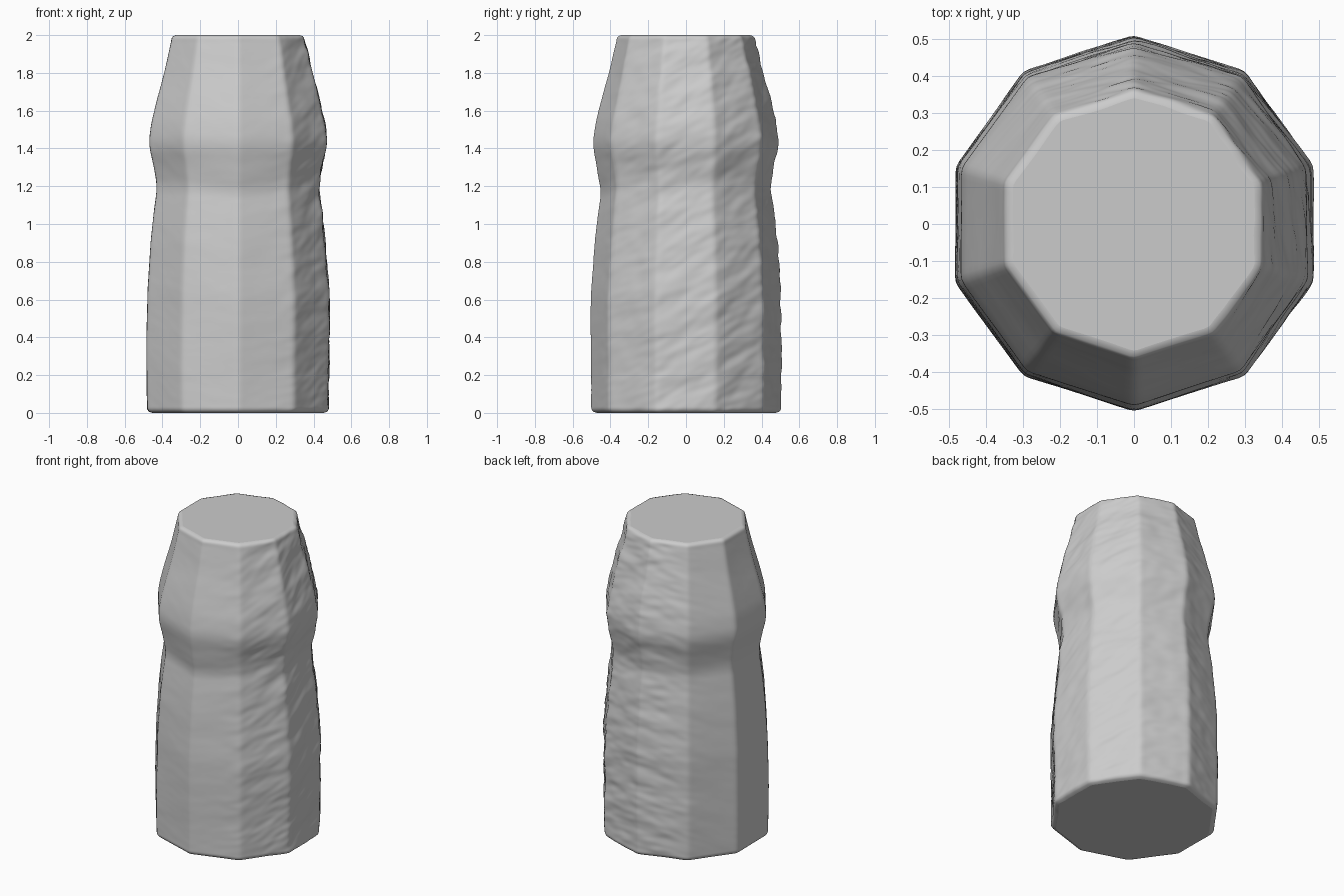
import bpy
import bmesh
import math
from mathutils import Vector, noise

if "Cube" in bpy.data.objects:
    bpy.data.objects.remove(bpy.data.objects["Cube"], do_unlink=True)

SIDES, AROUND, ROWS, HEIGHT = 10, 200, 200, 2.0
HALF = math.pi / SIDES

# Corner radius of the ten-sided body at rising heights
PROFILE = [(0, 0.505), (0.3, 0.508), (0.65, 0.505), (0.9, 0.485), (1.05, 0.468),
           (1.2, 0.45), (1.3, 0.468), (1.42, 0.496), (1.52, 0.485),
           (1.65, 0.453), (1.8, 0.412), (2.0, 0.363)]


def linear(z):
    z = min(max(z, 0), HEIGHT)
    for (z0, r0), (z1, r1) in zip(PROFILE, PROFILE[1:]):
        if z <= z1:
            return r0 + (r1 - r0) * (z - z0) / (z1 - z0)
    return PROFILE[-1][1]


def corner_radius(z):
    # Softened profile
    return sum(linear(z + 0.02 * k) for k in (-2, -1, 0, 1, 2)) / 5


def rim_rounding(z):
    size = 0.03 if z < 1 else 0.022
    d = min(z, HEIGHT - z)
    if d >= size:
        return 0
    return size * (1 - math.sqrt(max(0, 1 - (1 - d / size) ** 2)))


def weathering(p, angle):
    # Slanted wrinkles, strong on the left and back, faint elsewhere
    rough = max(0, min(1, math.cos(angle - math.radians(35)) * 1.6 + 0.4))
    slant = Vector((p.x * 5, (p.y + p.z * 0.6) * 4, (p.z - p.y * 0.6) * 11))
    wrinkle = noise.noise(slant) + 0.5 * noise.noise(slant * 2.3)
    broad = noise.noise(p * 2.5)
    return wrinkle * (0.001 + 0.006 * rough) + broad * 0.004


def surface_point(angle, z):
    # Flat facet with slightly worn corners
    local = (angle - math.pi / 2) % (2 * HALF) - HALF
    facet = min(math.cos(HALF) / math.cos(local), 0.995)
    # The bulge hangs a little lower at the front
    front = max(0, -math.sin(angle)) ** 8
    droop = 0.04 * front * math.exp(-((z - 1.23) / 0.12) ** 2)
    radius = corner_radius(z + droop) * facet
    direction = Vector((math.cos(angle), math.sin(angle), 0))
    p = direction * radius + Vector((0, 0, z))
    return p + direction * (weathering(p, angle) - rim_rounding(z))


stone = bpy.data.materials.new("stone grey")
stone.use_nodes = True
GREY = (0.6, 0.6, 0.6, 1)
stone.diffuse_color = GREY
stone.node_tree.nodes["Principled BSDF"].inputs["Base Color"].default_value = GREY

# Body rings, closer together at the rims
bm = bmesh.new()
rings = []
for row in range(ROWS + 1):
    t = row / ROWS
    z = t * HEIGHT * 0.6 + (1 - math.cos(math.pi * t)) * 0.4
    rings.append([bm.verts.new(surface_point(2 * math.pi * i / AROUND, z))
                  for i in range(AROUND)])
for low, high in zip(rings, rings[1:]):
    for i in range(AROUND):
        j = (i + 1) % AROUND
        bm.faces.new((low[i], low[j], high[j], high[i]))

# Flat bottom and top
caps = [bm.faces.new(rings[0][::-1]), bm.faces.new(rings[-1])]
bmesh.ops.inset_individual(bm, faces=caps, thickness=0.012)

mesh = bpy.data.meshes.new("stone_pillar")
bm.to_mesh(mesh)
bm.free()
mesh.materials.append(stone)
pillar = bpy.data.objects.new("stone_pillar", mesh)
bpy.context.collection.objects.link(pillar)

bpy.ops.object.select_all(action="DESELECT")
pillar.select_set(True)
bpy.context.view_layer.objects.active = pillar
bpy.ops.object.shade_smooth_by_angle(angle=math.radians(35))
